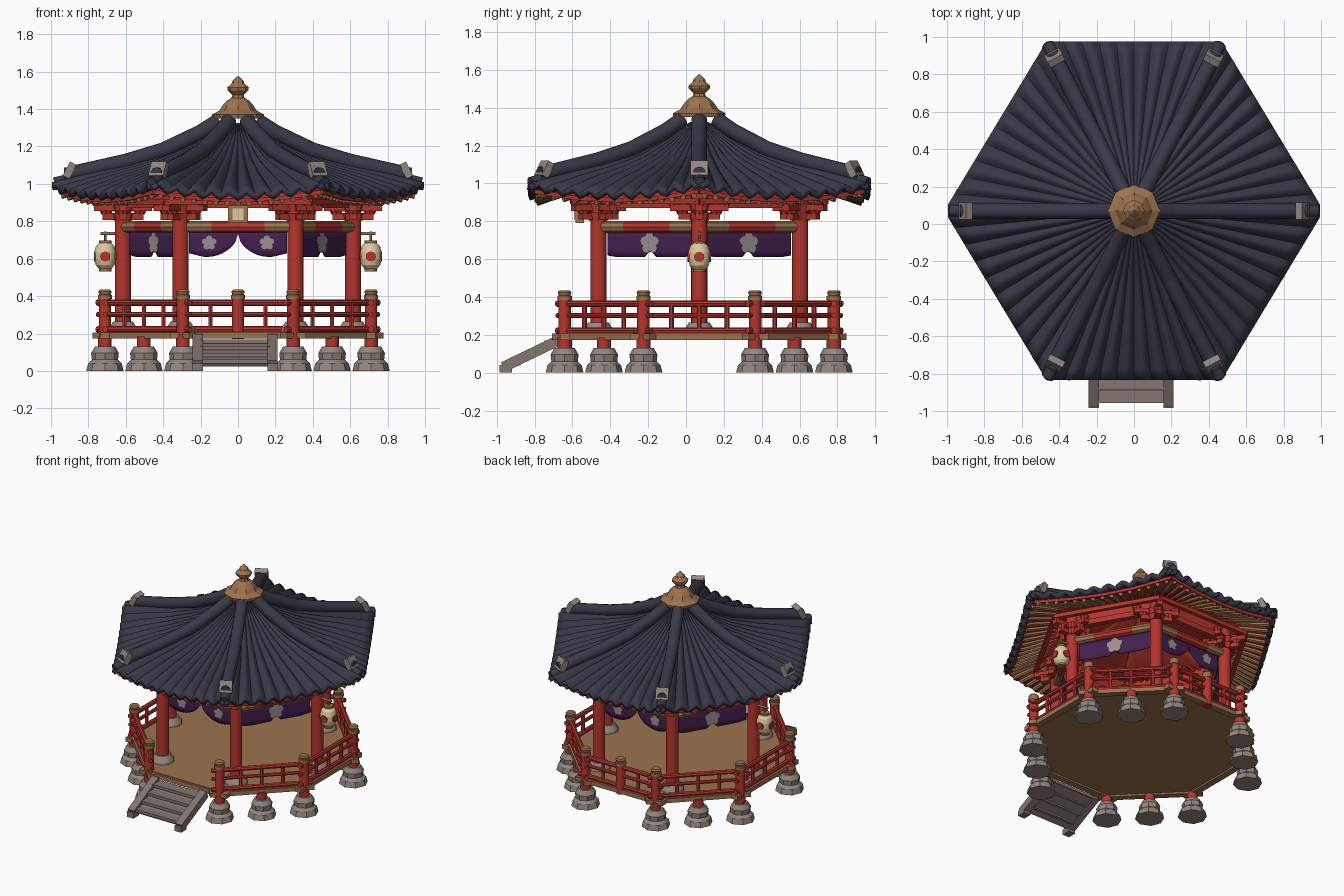
import bpy, bmesh
from math import sin, cos, pi, radians, sqrt
from mathutils import Vector, Matrix

cube = bpy.data.objects.get("Cube")
if cube:
    bpy.data.objects.remove(cube)

CY = 0.07  # centre of the pavilion in y
UP = Vector((0, 0, 1))


def material(name, rgb):
    m = bpy.data.materials.new(name)
    m.use_nodes = True
    m.diffuse_color = (*rgb, 1)
    m.node_tree.nodes["Principled BSDF"].inputs["Base Color"].default_value = (*rgb, 1)
    return m


MATS = [material(n, c) for n, c in (
    ("dark_tile", (0.040, 0.041, 0.064)), ("red_lacquer", (0.46, 0.036, 0.026)),
    ("tan_wood", (0.34, 0.172, 0.077)), ("grey_stone", (0.29, 0.24, 0.215)),
    ("weathered_wood", (0.23, 0.18, 0.165)), ("purple_cloth", (0.058, 0.014, 0.078)),
    ("cream_paper", (0.74, 0.60, 0.36)), ("pale_emblem", (0.34, 0.28, 0.28)))]
TILE, RED, WOOD, STONE, STEP, PURPLE, CREAM, EMBLEM = range(8)


def direction(deg):
    return Vector((cos(radians(deg)), sin(radians(deg)), 0))


def polar(r, deg, z):
    return direction(deg) * r + Vector((0, CY, z))


class Part:
    """Collects primitives into one named object."""
    def __init__(self, name):
        self.name, self.bm = name, bmesh.new()

    def paint(self, verts, mat):
        for f in {f for v in verts for f in v.link_faces}:
            f.material_index = mat

    def beam(self, p, q, w, h, mat):
        p, q = Vector(p), Vector(q)
        x = (q - p).normalized()
        y = UP.cross(x).normalized()
        rot = Matrix((x, y, x.cross(y))).transposed().to_4x4()
        m = Matrix.Translation((p + q) / 2) @ rot @ Matrix.Diagonal(((q - p).length, w, h, 1))
        self.paint(bmesh.ops.create_cube(self.bm, size=1, matrix=m)["verts"], mat)

    def rod(self, p, q, r, mat, r2=None, n=10):
        p, q = Vector(p), Vector(q)
        m = Matrix.Translation((p + q) / 2) @ (q - p).to_track_quat("Z", "Y").to_matrix().to_4x4()
        self.paint(bmesh.ops.create_cone(self.bm, cap_ends=True, segments=n, radius1=r,
                   radius2=r if r2 is None else r2, depth=(q - p).length, matrix=m)["verts"], mat)

    def lathe(self, profile, at, n, mat):
        for (r1, z1), (r2, z2) in zip(profile, profile[1:]):
            self.rod(at + UP * z1, at + UP * z2, r1, mat, r2, n)

    def grid(self, fn, nu, nv, mat):
        vs = [[self.bm.verts.new(fn(i / nu, j / nv)) for j in range(nv + 1)] for i in range(nu + 1)]
        for i in range(nu):
            for j in range(nv):
                f = self.bm.faces.new((vs[i][j], vs[i][j + 1], vs[i + 1][j + 1], vs[i + 1][j]))
                f.material_index = mat

    def done(self, smooth=True, solid=0, offset=-1):
        me = bpy.data.meshes.new(self.name)
        self.bm.to_mesh(me)
        self.bm.free()
        for m in MATS:
            me.materials.append(m)
        ob = bpy.data.objects.new(self.name, me)
        bpy.context.collection.objects.link(ob)
        if solid:
            mod = ob.modifiers.new("Thickness", "SOLIDIFY")
            mod.thickness, mod.offset = solid, offset
        if smooth:
            bpy.ops.object.select_all(action="DESELECT")
            ob.select_set(True)
            bpy.context.view_layer.objects.active = ob
            bpy.ops.object.shade_smooth_by_angle(angle=radians(40))


# Roof surface: s runs from peak to eave, t along one side
PROFILE = ((0, 1.36), (.12, 1.292), (.2, 1.24), (.4, 1.145), (.6, 1.085), (.8, 1.04), (1, 0.995))


def hip(k):
    return 60 * k + (0, 2.5, -2.5)[k % 3]


def roof_point(k, t, s, lift=0.0):
    p = polar(1.02 * s, hip(k), 0).lerp(polar(1.02 * s, hip(k + 1), 0), t)
    p.x = max(-s, min(s, p.x)) * 0.995
    for (s1, z1), (s2, z2) in zip(PROFILE, PROFILE[1:]):
        if s <= s2:
            p.z = z1 + (z2 - z1) * (s - s1) / (s2 - s1)
            break
    p.z += lift - 0.05 * s * s * (1 - (2 * t - 1) ** 2)
    return p


roof = Part("tiled_roof")
for k in range(6):
    def tiles(t, s, k=k):
        s = 0.05 + 0.95 * s
        return roof_point(k, t, s, 0.032 * abs(sin(10 * pi * t)) * min(1, 1.3 * s) - 0.008)
    roof.grid(tiles, 80, 14, TILE)
roof.done(solid=0.03)

# Hip ridges with upright stone end plates
ridges = Part("hip_ridges")
for k in range(6):
    pts = [roof_point(k, 0, s / 10, 0.035) for s in range(1, 10)]
    for p, q in zip(pts, pts[1:]):
        ridges.rod(p, q + (q - p) * .08, 0.042, TILE, n=12)
    end, out = pts[-1], direction(hip(k))
    ridges.beam(end - out * .012 + UP * .012, end + out * .022 + UP * .03, .09, .085, STONE)
    ridges.rod(end + out * .015, end + out * .035, .036, TILE, n=12)
    ridges.rod(end - UP * .03, roof_point(k, 0, .985, .002), .034, TILE, n=12)
ridges.done()

# Soffit boards and rafters
soffit = Part("soffit")
rafters = Part("rafters")
for k in range(6):
    soffit.grid(lambda t, s, k=k: roof_point(k, t, .05 + .9 * s, -.05), 8, 12, RED)
    for i in range(15):
        a, b, c = [roof_point(k, (i + .5) / 15, s, -.066) for s in (.55, .74, .95)]
        rafters.rod(a, b, .014, RED, n=6)
        rafters.rod(b, c, .015, WOOD, n=6)
    for t in (0, .25, .5, .75):
        rafters.beam(roof_point(k, t, .95, -.05), roof_point(k, t + .25, .95, -.05), .02, .022, RED)
soffit.done(solid=0.01)
rafters.done()

# Finial
finial = Part("roof_finial")
finial.lathe(((.135, 1.35), (.14, 1.37), (.10, 1.392), (.082, 1.42), (.06, 1.445), (.035, 1.46),
              (.03, 1.475), (.055, 1.50), (.058, 1.515), (.035, 1.535), (.03, 1.55), (.005, 1.575)),
             Vector((0, CY, 0)), 8, WOOD)
finial.done(False)

# Columns, tie beams and brackets
columns = Part("columns")
beams = Part("tie_beams")
brackets = Part("brackets")
for k in range(6):
    a = 60 * k
    columns.rod(polar(.615, a, .21), polar(.615, a, .98), .043, RED, n=16)
    columns.lathe(((.085, .2), (.08, .225), (.055, .265)), polar(.615, a, 0), 10, STONE)
    p, q = polar(.615, a, .77), polar(.615, a + 60, .77)
    for t1, t2, mat in ((0, .27, WOOD), (.27, .73, RED), (.73, 1, WOOD)):
        beams.rod(p.lerp(q, t1), p.lerp(q, t2), .031, mat, n=8)
    for r, z, w, h in ((.615, .89, .04, .04), (.615, .96, .02, .12), (.77, .905, .03, .03)):
        beams.beam(polar(r, a, z), polar(r, a + 60, z), w, h, RED)
    for z, reach in ((.825, .11), (.872, .155)):
        c = polar(.615, a, z)
        for d in (direction(a), direction(a + 90)):
            brackets.beam(c - d * reach, c + d * reach, .042, .034, RED)
            for e in (c + d * (reach - .02), c - d * (reach - .02)):
                brackets.rod(e + UP * .01, e + UP * .034, .024, RED, .036, 8)
        brackets.rod(c - UP * .02, c + UP * .02, .052, RED, .062, 8)
columns.done()
beams.done()
brackets.done()

# Scalloped curtains with five-petal emblems; front and back ones are parted
curtains = Part("curtains")
emblems = Part("curtain_emblems")
for k in range(6):
    p, q = polar(.595, 60 * k, 0), polar(.595, 60 * k + 60, 0)
    parted = k in (1, 4)

    def cloth(t, v, p=p, q=q, parted=parted):
        d = abs(2 * t - 1)
        if parted:
            wave = sqrt(sin(pi / 2 * min(1, 1.6 * d))) - .5 * max(0, d - .7)
        else:
            wave = min(1, .66 + 2.5 * d) - .3 * max(0, d - .75)
        pos = p.lerp(q, .06 + .88 * t)
        pos.z = .745 - v * (.01 + .125 * wave)
        return pos
    curtains.grid(cloth, 40, 4, PURPLE)
    normal, u = direction(60 * k + 30), (q - p).normalized()
    size = .82 if parted else 1.2
    for t in ((.24, .76) if parted else (.5,)):
        c = p.lerp(q, t) + UP * .685
        for i in range(6):
            ang = 2 * pi * i / 5 + pi / 2
            off = (u * cos(ang) + UP * sin(ang)) * (.028 * size if i < 5 else 0)
            emblems.rod(c + off - normal * .008, c + off + normal * .008, .021 * size, EMBLEM, n=8)
curtains.done(solid=.006, offset=0)
emblems.done(False)

# Plaque over the entrance
plaque = Part("plaque")
plaque.beam((0, -.54, .838), (0, -.585, .838), .105, .095, WOOD)
plaque.beam((0, -.58, .838), (0, -.592, .838), .06, .06, CREAM)
plaque.done(False)

# Hanging lanterns with round emblems
for side, label in ((1, "left"), (-1, "right")):
    lamp = Part(label + "_lantern")
    at = Vector((side * .71, CY, 0))
    lamp.lathe(((.032, .545), (.05, .565), (.058, .595), (.058, .635), (.05, .665), (.032, .685)), at, 16, CREAM)
    for d in (Vector((.061, 0, 0)), Vector((0, .061, 0))):
        lamp.rod(at + UP * .612 - d, at + UP * .612 + d, .027, RED, n=12)
    for z1, z2, r in ((.532, .55, .034), (.68, .697, .034), (.69, .745, .006)):
        lamp.rod(at + UP * z1, at + UP * z2, r, WOOD)
    lamp.rod((side * .62, CY, .735), (side * .735, CY, .735), .009, WOOD)
    lamp.done()

# Octagonal deck with edge beams, feet, posts and railings
deck = Part("deck")
deck.bm.faces.new([deck.bm.verts.new(polar(.78, 22.5 + 45 * k, .212)) for k in range(8)])
deck.paint(deck.bm.verts, WOOD)
feet = Part("stone_feet")
railing = Part("railing")


def foot(p):
    feet.lathe(((.1, 0), (.09, .04), (.07, .06), (.074, .095), (.054, .13)), p, 8, STONE)
    feet.rod(p + UP * .12, p + UP * .185, .038, RED)


def post(p):
    railing.rod(p + UP * .17, p + UP * .39, .033, RED, n=12)
    railing.lathe(((.038, .385), (.038, .405), (.031, .408), (.036, .425), (.028, .434)), p, 12, WOOD)


for k in range(8):
    p, q = polar(.77, 22.5 + 45 * k, 0), polar(.77, 67.5 + 45 * k, 0)
    d = (q - p).normalized() * .07
    deck.beam(p - d + UP * .19, q + d + UP * .19, .05, .032, WOOD)
    foot(p)
    post(p)
    if k % 2 == 0:
        foot(p.lerp(q, .5))
    if k == 1:
        post(p.lerp(q, .5))
    if k == 5:
        continue  # entrance side stays open
    for z, r in ((.365, .017), (.302, .013), (.222, .017)):
        railing.rod(p - d * .8 + UP * z, q + d * .8 + UP * z, r, RED, n=8)
    for t in (.25, .5, .75):
        m = p.lerp(q, t)
        railing.rod(m + UP * .21, m + UP * .36, .013, RED, n=6)
deck.done(False, solid=.025)
feet.done()
railing.done()

# Entrance steps: two stringers, a sloped backing board and treads
steps = Part("entrance_steps")
for x in (-.215, .185):
    steps.beam((x, -.965, .03), (x, -.67, .172), .055, .055, STEP)
    steps.beam((x, -.985, .02), (x, -.92, .02), .055, .04, STEP)
backing = Vector((-.015, 0, 0))
steps.beam(backing + Vector((0, -.94, .03)), backing + Vector((0, -.68, .155)), .37, .015, STEP)
for i in range(4):
    tread = backing + Vector((0, -.915 + .07 * i, .05 + .036 * i))
    steps.beam(tread - Vector((0, .042, 0)), tread + Vector((0, .042, 0)), .37, .022, STEP)
steps.done(False)
